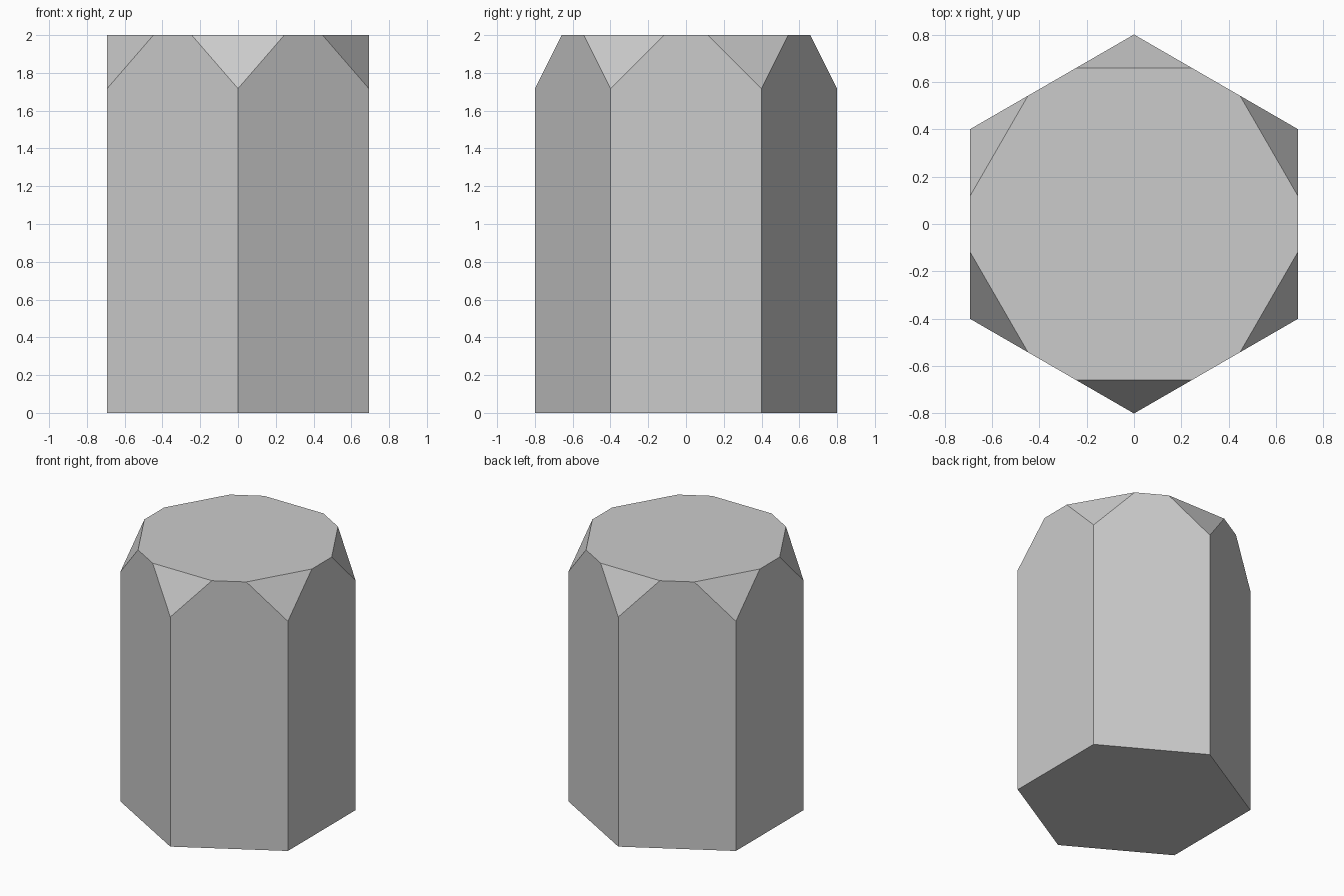
import bpy, bmesh
from math import sin, cos, radians
from mathutils import Vector

if "Cube" in bpy.data.objects:
    bpy.data.objects.remove(bpy.data.objects["Cube"])

RADIUS, HEIGHT, CUT = 0.8, 2.0, 0.283  # hexagon radius equals its side length

bm = bmesh.new()
corners = [Vector((RADIUS * cos(radians(90 + 60 * i)), RADIUS * sin(radians(90 + 60 * i)), 0))
           for i in range(6)]
up = Vector((0, 0, HEIGHT))

# Per corner: base point, start of the clipped tip, and the two clipped rim points
base = [bm.verts.new(c) for c in corners]
tip = [bm.verts.new(c + up - Vector((0, 0, CUT))) for c in corners]
rim = []
for i, c in enumerate(corners):
    for n in (corners[i - 1], corners[(i + 1) % 6]):
        rim.append(bm.verts.new(c.lerp(n, CUT / RADIUS) + up))

# Walls and triangular corner cuts
for i in range(6):
    j = (i + 1) % 6
    bm.faces.new((base[i], base[j], tip[j], rim[2 * j], rim[2 * i + 1], tip[i]))
    bm.faces.new((tip[i], rim[2 * i + 1], rim[2 * i]))

# Top and bottom caps
bm.faces.new(rim)
bm.faces.new(base[::-1])
bmesh.ops.recalc_face_normals(bm, faces=bm.faces)

mesh = bpy.data.meshes.new("hexagonal_post")
bm.to_mesh(mesh)
bm.free()
bpy.context.collection.objects.link(bpy.data.objects.new("hexagonal_post", mesh))
